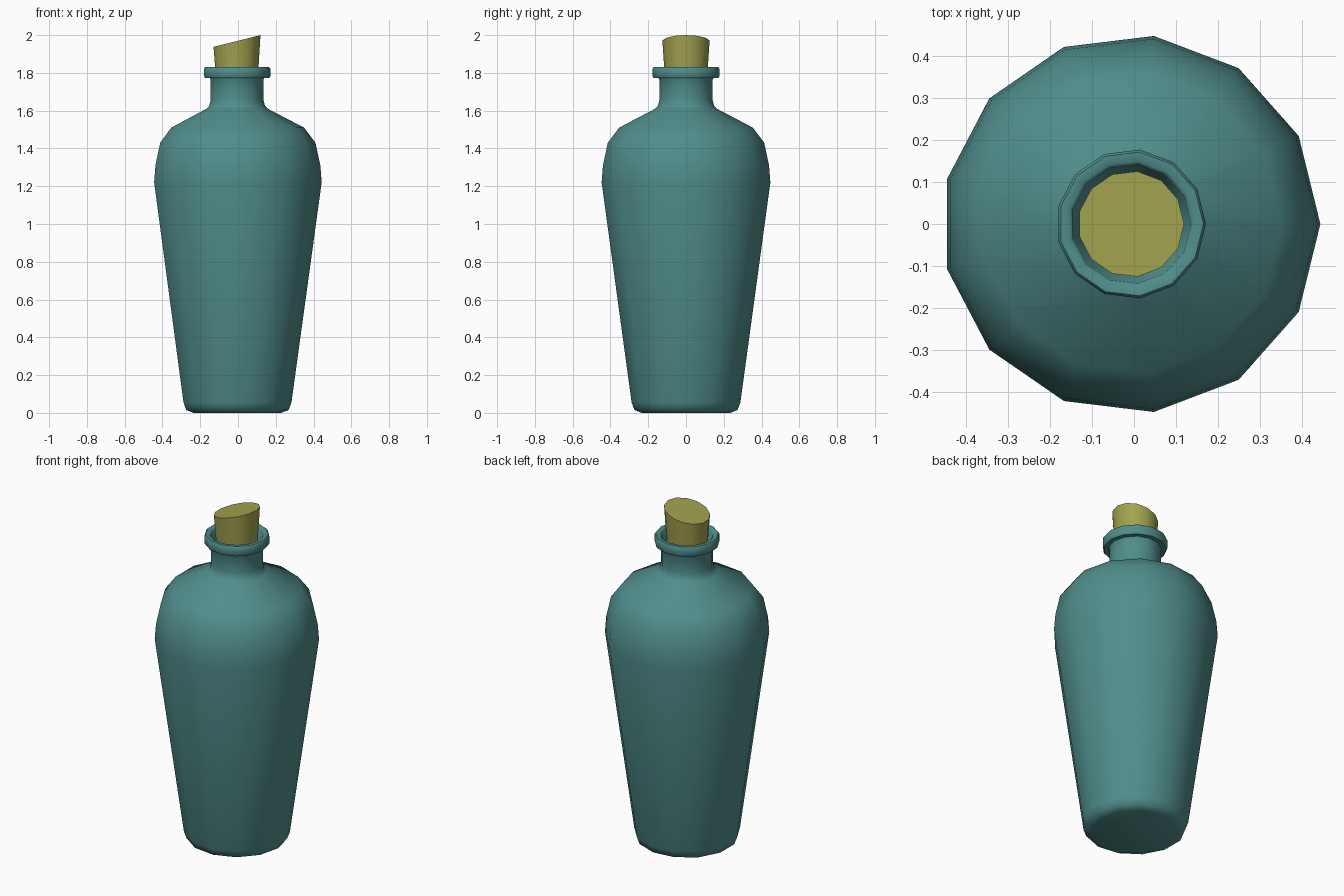
import bpy, bmesh, math

if "Cube" in bpy.data.objects:
    bpy.data.objects.remove(bpy.data.objects["Cube"])

SIDES = 13
CX = -0.007  # odd side count: shift so the bounding box is centred


def material(name, color):
    m = bpy.data.materials.new(name)
    m.diffuse_color = color
    m.use_nodes = True
    m.node_tree.nodes["Principled BSDF"].inputs["Base Color"].default_value = m.diffuse_color
    return m


def lathe(name, profile, mat, cap_end=False, height=None):
    """Revolve (radius, z) pairs; height(x, z) may adjust z."""
    bm = bmesh.new()
    rings = []
    for r, z in profile:
        ring = []
        for i in range(SIDES):
            a = 2 * math.pi * i / SIDES
            x, y = CX + r * math.cos(a), r * math.sin(a)
            ring.append(bm.verts.new((x, y, height(x, z) if height else z)))
        rings.append(ring)
    for lo, hi in zip(rings, rings[1:]):
        for i in range(SIDES):
            j = (i + 1) % SIDES
            bm.faces.new((lo[i], lo[j], hi[j], hi[i]))
    bm.faces.new(rings[0][::-1])
    if cap_end:
        bm.faces.new(rings[-1])
    mesh = bpy.data.meshes.new(name)
    bm.to_mesh(mesh)
    bm.free()
    mesh.materials.append(mat)
    ob = bpy.data.objects.new(name, mesh)
    bpy.context.collection.objects.link(ob)
    bpy.ops.object.select_all(action='DESELECT')
    ob.select_set(True)
    bpy.context.view_layer.objects.active = ob
    bpy.ops.object.shade_smooth_by_angle(angle=math.radians(50))
    return ob


glass = material("teal_glass", (0.08, 0.27, 0.26, 1))
cork_mat = material("cork", (0.36, 0.36, 0.08, 1))

# Bottle: base, tapered body, shoulder, neck, lip, inner neck
lathe("bottle", [
    (0.235, 0.0), (0.275, 0.015), (0.29, 0.055), (0.45, 1.22), (0.443, 1.31),
    (0.417, 1.43), (0.357, 1.51), (0.165, 1.61), (0.15, 1.625), (0.142, 1.655),
    (0.142, 1.765), (0.146, 1.772), (0.172, 1.772), (0.178, 1.782),
    (0.178, 1.822), (0.172, 1.83), (0.15, 1.83), (0.142, 1.822),
    (0.138, 1.79), (0.118, 1.765), (0.114, 1.67),
], glass)

# Cork: tapered plug with a slanted top
def slant(x, z):
    return 1.97 + 0.25 * x if z > 1.9 else z

cork = lathe("cork", [(0.107, 1.69), (0.126, 1.97)], cork_mat, True, slant)
top = max(v.co.z for v in cork.data.vertices)
for v in cork.data.vertices:
    if v.co.z > 1.9:
        v.co.z += 2.0 - top
